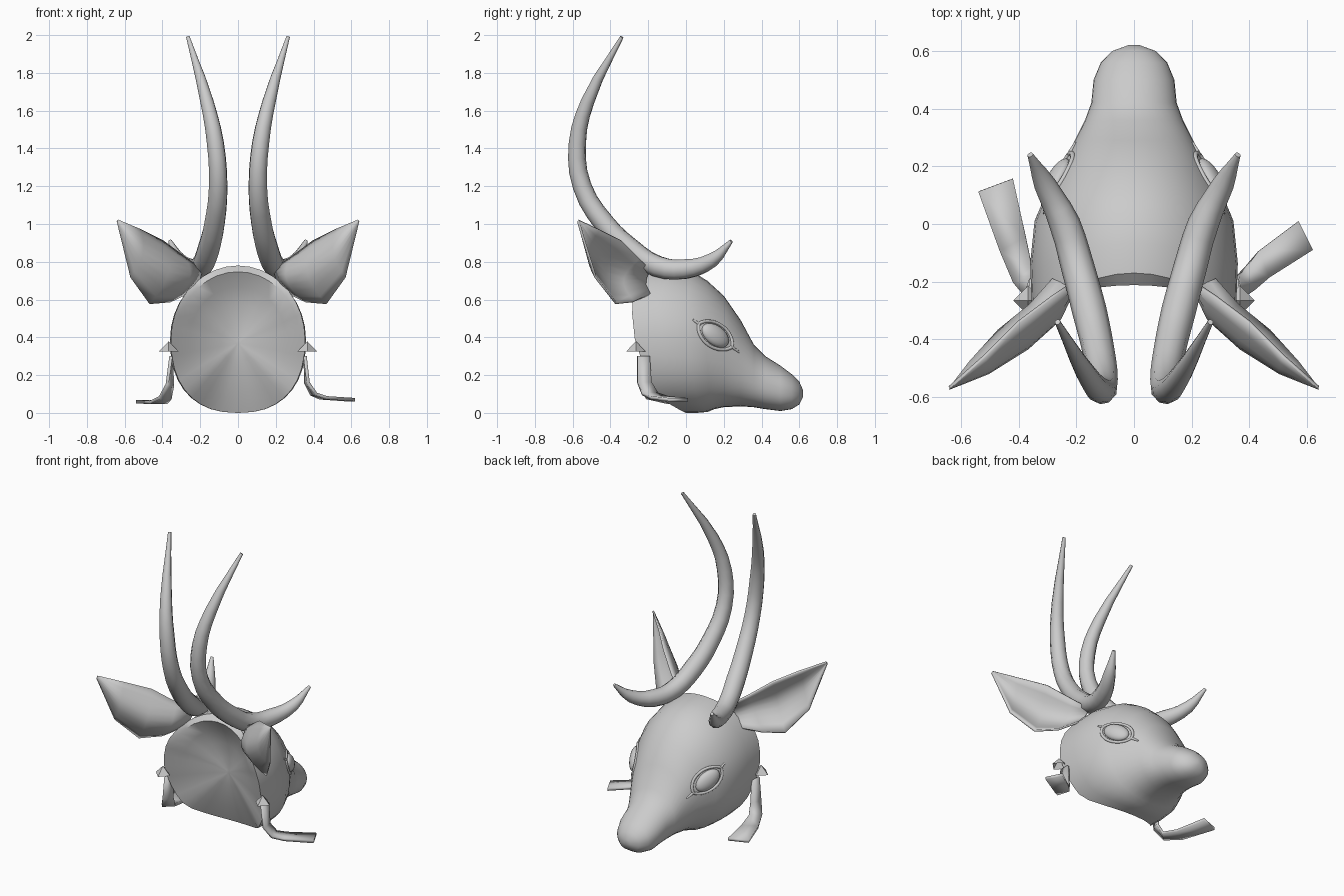
import bpy, bmesh, math
from mathutils import Vector
from mathutils.bvhtree import BVHTree

if "Cube" in bpy.data.objects:
    bpy.data.objects.remove(bpy.data.objects["Cube"])

grey = bpy.data.materials.new("plain_grey")
grey.use_nodes = True
grey.diffuse_color = (0.6, 0.6, 0.6, 1)
grey.node_tree.nodes["Principled BSDF"].inputs["Base Color"].default_value = (0.6, 0.6, 0.6, 1)


def lerp_table(table, v):
    for (a, fa), (b, fb) in zip(table, table[1:]):
        if v <= b:
            t = max(0, (v - a) / (b - a))
            return fa + (fb - fa) * t
    return table[-1][1]


def finish(name, bm, angle=40):
    bmesh.ops.recalc_face_normals(bm, faces=bm.faces)
    mesh = bpy.data.meshes.new(name)
    bm.to_mesh(mesh)
    bm.free()
    mesh.materials.append(grey)
    ob = bpy.data.objects.new(name, mesh)
    bpy.context.collection.objects.link(ob)
    bpy.ops.object.select_all(action='DESELECT')
    ob.select_set(True)
    bpy.context.view_layer.objects.active = ob
    if angle:
        bpy.ops.object.shade_smooth_by_angle(angle=math.radians(angle))
    return ob


def loft(rings, closed=True, caps=False):
    """Skin a list of equally long point rows."""
    bm = bmesh.new()
    rows = [[bm.verts.new(p) for p in ring] for ring in rings]
    n = len(rows[0])
    for a, b in zip(rows, rows[1:]):
        for i in range(n if closed else n - 1):
            j = (i + 1) % n
            bm.faces.new((a[i], a[j], b[j], b[i]))
    if caps:
        bm.faces.new(rows[0])
        bm.faces.new(rows[-1])
    return bm


def tube(name, points, radii, cyclic=False):
    """Round tube through points, with a radius at each."""
    cu = bpy.data.curves.new(name, 'CURVE')
    cu.dimensions = '3D'
    cu.bevel_depth = 1
    cu.bevel_resolution = 3
    cu.use_fill_caps = True
    cu.resolution_u = 3
    sp = cu.splines.new('BEZIER')
    sp.bezier_points.add(len(points) - 1)
    sp.use_cyclic_u = cyclic
    for bp, p, r in zip(sp.bezier_points, points, radii):
        bp.co = p
        bp.radius = r
        bp.handle_left_type = bp.handle_right_type = 'AUTO'
    cu.materials.append(grey)
    ob = bpy.data.objects.new(name, cu)
    bpy.context.collection.objects.link(ob)
    bpy.ops.object.select_all(action='DESELECT')
    ob.select_set(True)
    bpy.context.view_layer.objects.active = ob
    bpy.ops.object.convert(target='MESH')
    bpy.ops.object.shade_smooth_by_angle(angle=math.radians(50))


# Head: sections along y (position, half width, top, bottom)
SECTIONS = [(-.29, .355, .78, 0), (-.15, .36, .775, 0), (0, .345, .745, .005),
            (.1, .305, .70, .02), (.2, .25, .62, .03), (.29, .205, .49, .035),
            (.36, .17, .36, .03), (.42, .148, .30, .02), (.5, .14, .25, .01),
            (.56, .115, .205, .02), (.6, .075, .165, .045), (.62, .02, .12, .085)]
# Back rim: depth by height
RIM = [(0, 0), (.03, -.06), (.1, -.17), (.38, -.27), (.57, -.29), (.7, -.23), (.78, -.17)]
N = 36


def section(y, w, top, bottom):
    ring = []
    blend = min(1, max(0, (.2 - y) / .49))
    for i in range(N):
        a = 2 * math.pi * i / N
        c, s = math.cos(a), math.sin(a)
        e = 1 if s > 0 else .85
        x = w * math.copysign(abs(c) ** e, c)
        z = (top + bottom) / 2 + (top - bottom) / 2 * math.copysign(abs(s) ** e, s)
        ring.append(Vector((x, y + (lerp_table(RIM, z) + .29) * blend, z)))
    return ring


rings = [section(*s) for s in SECTIONS]

# Hollowed back of the head
center = Vector((0, -.1, .37))
rim, dish = rings[0], []
for f in (.04, .25, .5, .72, .92):
    row = []
    for p in rim:
        q = center + (p - center) * f
        q.y = center.y + (p.y - center.y) * f ** 1.5
        q.y -= .07 * (p.z / .78) ** 6 * f ** 4
        row.append(q)
    dish.append(row)
head_bm = loft(dish + rings, caps=True)
tree = BVHTree.FromBMesh(head_bm)
finish("head", head_bm)


def on_head(y, z, lift=0):
    hit, normal, _, _ = tree.ray_cast(Vector((2, y, z)), Vector((-1, 0, 0)))
    return hit + Vector((lift, 0, 0))


HORN = [(.36, .24, .91), (.31, .14, .81), (.24, 0, .762), (.195, -.15, .775),
        (.155, -.3, .87), (.125, -.43, 1.0), (.105, -.55, 1.2), (.12, -.575, 1.43),
        (.165, -.52, 1.65), (.265, -.34, 1.99)]
HORN_R = [.01, .038, .054, .058, .06, .056, .05, .046, .036, .01]
EAR_TOP = [(.19, -.19, .76), (.28, -.25, .82), (.4, -.34, .91), (.52, -.46, .97), (.638, -.565, 1.02)]
EAR_LOW = [(.28, -.19, .63), (.36, -.28, .59), (.47, -.37, .58), (.57, -.48, .72), (.64, -.57, 1.01)]
EAR_CUP = [.03, .09, .1, .06, 0]
STRAPS = {
    1: [(.355, -.225, .3), (.365, -.22, .16), (.40, -.19, .1), (.45, -.14, .08), (.595, -.04, .07)],
    -1: [(-.355, -.225, .3), (-.36, -.22, .15), (-.385, -.18, .08), (-.42, -.07, .055), (-.48, .135, .06)]}
STRAP_END = {1: Vector((.05, -.1, 0)), -1: Vector((-.12, -.045, 0))}
BACK = Vector((-.65, -.75, 0))

for side, s in (("left", 1), ("right", -1)):
    def flip(p):
        return Vector((p[0] * s, p[1], p[2]))

    # Horn with forward tine
    tube(side + "_horn", [flip(p) for p in HORN], HORN_R)

    # Cupped ear
    rows = []
    for top, low, cup in zip(EAR_TOP, EAR_LOW, EAR_CUP):
        rows.append([flip(Vector(top).lerp(Vector(low), k / 8) + BACK * cup * math.sin(math.pi * k / 8))
                     for k in range(9)])
    ear = finish(side + "_ear", loft(rows, closed=False), 60)
    thick = ear.modifiers.new("thickness", 'SOLIDIFY')
    thick.thickness = .012
    thick.offset = 0

    # Eyeball
    tilt = math.radians(-35)
    mid = on_head(.155, .41)
    front = on_head(.2, .38) - on_head(.11, .44)
    up = on_head(.17, .44) - on_head(.14, .38)
    front.normalize()
    out = front.cross(up).normalized()
    if out.x < 0:
        out.negate()
    up = out.cross(front)
    bm = bmesh.new()
    bmesh.ops.create_uvsphere(bm, u_segments=20, v_segments=12, radius=1)
    for v in bm.verts:
        x, y, z = v.co
        v.co = flip(mid + front * x * .088 + up * y * .055 + out * z * .032)
    finish(side + "_eye", bm, 60)

    # Eyelid ring with pointed corners
    lid = []
    for k in range(16):
        a = 2 * math.pi * k / 16
        u, v = .105 * math.cos(a), .062 * math.copysign(abs(math.sin(a)) ** 1.3, math.sin(a))
        lid.append(flip(on_head(.155 + u * math.cos(tilt) - v * math.sin(tilt),
                                .41 + u * math.sin(tilt) + v * math.cos(tilt))))
    tube(side + "_eyelid", lid, [.009] * 16, True)
    for name, a, b in (("inner", .1, .155), ("outer", -.1, -.145)):
        ends = [flip(on_head(.155 + u * math.cos(tilt), .41 + u * math.sin(tilt))) for u in (a, b)]
        tube(f"{side}_{name}_eye_corner", ends, [.009, .005])

    # Faceted stud
    bm = bmesh.new()
    bmesh.ops.create_cone(bm, segments=4, radius1=.052, radius2=0, depth=.054)
    for v in bm.verts:
        v.co.z += .027
    base = [f for f in bm.faces if len(f.verts) == 4]
    bmesh.ops.poke(bm, faces=base)
    for v in bm.verts:
        if abs(v.co.z) < .001 and v.co.xy.length < .01:
            v.co.z = -.054
        v.co = Vector((s * .367 + v.co.x, -.265 + v.co.y, .325 + v.co.z))
    finish(side + "_stud", bm, 0)

    # Hanging strap
    rows = []
    for k, p in enumerate(STRAPS[s]):
        w = Vector((0, -.065, 0)).lerp(STRAP_END[s], k / 4) / 2
        rows.append([Vector(p) - w, Vector(p) + w])
    strap = finish(side + "_strap", loft(rows, closed=False), 30)
    thick = strap.modifiers.new("thickness", 'SOLIDIFY')
    thick.thickness = .018
    thick.offset = 0
